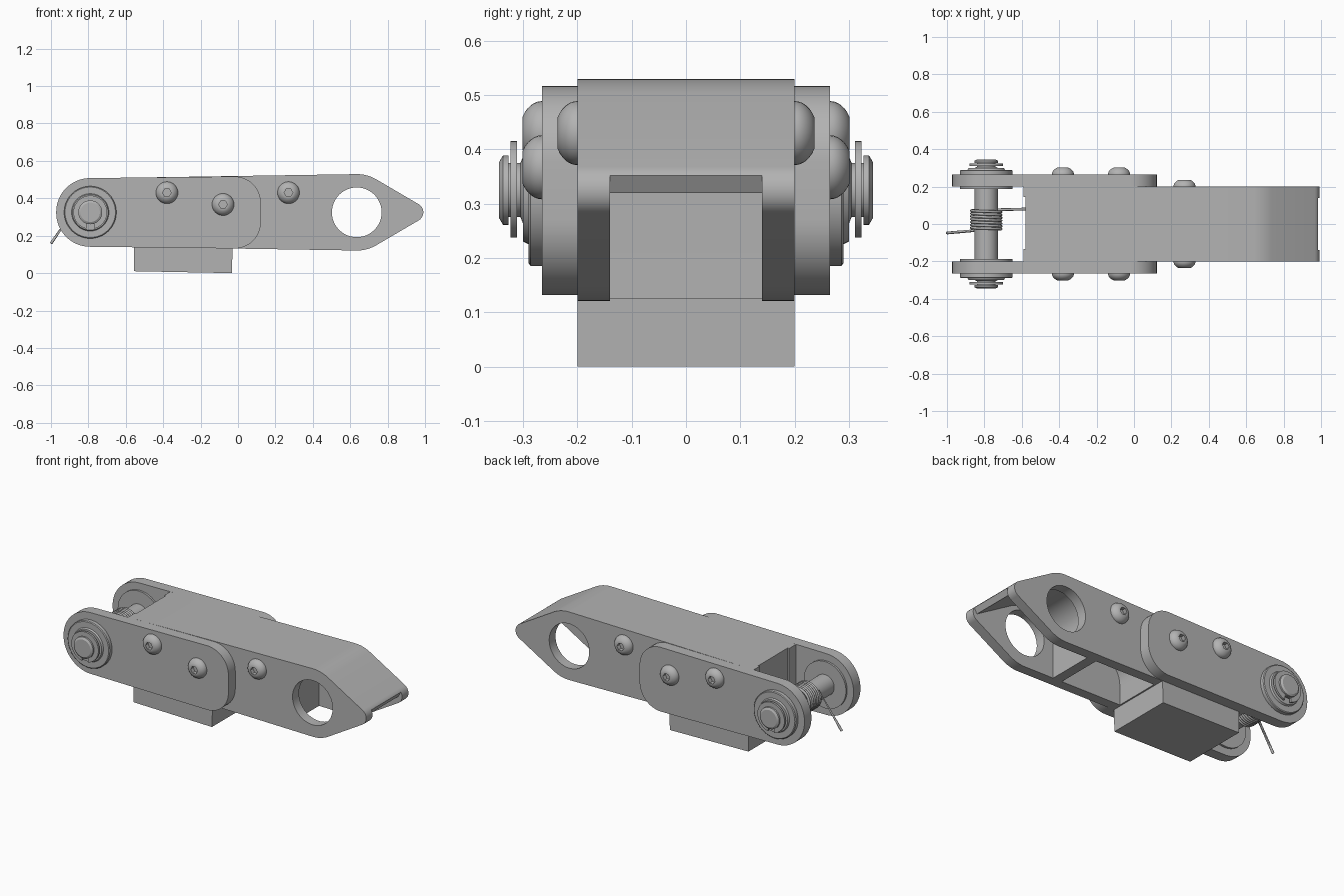
import bpy, bmesh, math
from mathutils import Vector, Matrix

if "Cube" in bpy.data.objects:
    bpy.data.objects.remove(bpy.data.objects["Cube"])

# one plain metal
metal = bpy.data.materials.new("grey metal")
metal.use_nodes = True
grey = (0.45, 0.45, 0.45, 1)
metal.diffuse_color = grey
metal.node_tree.nodes["Principled BSDF"].inputs["Base Color"].default_value = grey


def finish(bm, name):
    bmesh.ops.recalc_face_normals(bm, faces=bm.faces)
    mesh = bpy.data.meshes.new(name)
    bm.to_mesh(mesh)
    bm.free()
    mesh.materials.append(metal)
    obj = bpy.data.objects.new(name, mesh)
    bpy.context.collection.objects.link(obj)
    return obj


def smooth(obj, angle=30):
    bpy.ops.object.select_all(action="DESELECT")
    obj.select_set(True)
    bpy.context.view_layer.objects.active = obj
    bpy.ops.object.shade_smooth_by_angle(angle=math.radians(angle))


def rounded(corners, steps=10):
    """Outline from (x, z, radius) corners, each replaced by an arc."""
    out = []
    for i, (x, z, r) in enumerate(corners):
        p = Vector((x, z))
        if r == 0:
            out.append(p)
            continue
        a = (Vector(corners[i - 1][:2]) - p).normalized()
        b = (Vector(corners[(i + 1) % len(corners)][:2]) - p).normalized()
        half = a.angle(b) / 2
        centre = p + (a + b).normalized() * (r / math.sin(half))
        start = p + a * (r / math.tan(half)) - centre
        end = p + b * (r / math.tan(half)) - centre
        sweep = start.angle_signed(end)
        for k in range(steps + 1):
            out.append(centre + Matrix.Rotation(-sweep * k / steps, 2) @ start)
    return out


def prism(name, outline, y0, y1):
    bm = bmesh.new()
    face = bm.faces.new([bm.verts.new((p[0], y0, p[1])) for p in outline])
    new = bmesh.ops.extrude_face_region(bm, geom=[face])["geom"]
    moved = [v for v in new if isinstance(v, bmesh.types.BMVert)]
    bmesh.ops.translate(bm, verts=moved, vec=(0, y1 - y0, 0))
    return finish(bm, name)


def circle(x, z, r, n=48):
    return [(x + r * math.cos(2 * math.pi * k / n),
             z + r * math.sin(2 * math.pi * k / n)) for k in range(n)]


def lathe(name, profile, x, z, n=40):
    """Solid of (radius, y) points turned about the y axis through x, z."""
    bm = bmesh.new()
    rings = [[bm.verts.new((px, y, pz)) for px, pz in circle(x, z, r, n)]
             for r, y in profile]
    for a, b in zip(rings, rings[1:]):
        for k in range(n):
            j = (k + 1) % n
            bm.faces.new((a[k], a[j], b[j], b[k]))
    bm.faces.new(rings[0])
    bm.faces.new(rings[-1])
    return finish(bm, name)


def cut(obj, *cutters):
    for cutter in cutters:
        cutter.hide_render = True
        mod = obj.modifiers.new("cut", "BOOLEAN")
        mod.operation, mod.solver, mod.object = "DIFFERENCE", "EXACT", cutter
        graph = bpy.context.evaluated_depsgraph_get()
        mesh = bpy.data.meshes.new_from_object(obj.evaluated_get(graph))
        obj.modifiers.clear()
        obj.data = mesh
        bpy.data.objects.remove(cutter)


PIN = (-0.79, 0.325)
HOLE = (0.635, 0.325)

# main arm with pointed nose
arm = prism("main_arm", rounded([
    (-0.59, 0.51, 0), (0.69, 0.53, 0.2), (1.04, 0.325, 0.05),
    (0.69, 0.12, 0.2), (-0.59, 0.14, 0)]), -0.2, 0.2)
cut(arm,
    prism("cross_hole", circle(*HOLE, 0.133), -0.3, 0.3),
    # nose pocket below the sloping top plate
    prism("nose_pocket", rounded([
        (0.44, 0.05, 0), (0.44, 0.47, 0.14), (0.7, 0.475, 0.1),
        (0.965, 0.32, 0), (0.985, 0.355, 0), (1.2, 0.5, 0),
        (1.2, 0.05, 0)]), -0.14, 0.14),
    # underside pocket
    prism("under_pocket", rounded([
        (-0.02, 0.05, 0), (-0.02, 0.4, 0.15), (0.38, 0.4, 0.15),
        (0.38, 0.05, 0)]), -0.14, 0.14),
    # shallow recess in the rear face
    prism("rear_recess", [(-0.7, 0), (-0.7, 0.6), (-0.58, 0.6), (-0.58, 0)],
          -0.135, 0.145))
smooth(arm)

# foot block
prism("foot_block", [(-0.555, 0.01), (-0.555, 0.16), (-0.028, 0.16),
                     (-0.033, 0)], -0.2, 0.2)

BOLTS = [(-0.38, 0.43, 0.265), (-0.08, 0.367, 0.265), (0.27, 0.43, 0.2)]
for side, label in ((1, "left"), (-1, "right")):
    # side plate
    plate = prism(label + "_side_plate", rounded([
        (-0.972, 0.506, 0.181), (0.122, 0.518, 0.14), (0.122, 0.13, 0.14),
        (-0.972, 0.143, 0.181)], 16), side * 0.2, side * 0.265)
    smooth(plate)

    # bushing flange inside and outside the plate
    bush = lathe(label + "_bushing", [
        (0.14, side * 0.188), (0.14, side * 0.2), (0.1, side * 0.2),
        (0.1, side * 0.265), (0.14, side * 0.265), (0.14, side * 0.286),
        (0.135, side * 0.29), (0.1, side * 0.29), (0.095, side * 0.3),
        (0.08, side * 0.3)], *PIN)
    smooth(bush)

    # retaining clip
    clip = prism(label + "_retaining_clip", circle(*PIN, 0.09),
                 side * 0.311, side * 0.323)
    cut(clip, prism("clip_gap", [
        (PIN[0] - 0.02, 0.2), (PIN[0] + 0.02, 0.2),
        (PIN[0] + 0.02, 0.262), (PIN[0] - 0.02, 0.262)], -0.5, 0.5))
    smooth(clip)

    # button head bolts with hex sockets
    for i, (x, z, y) in enumerate(BOLTS):
        dome = [(0.059 * math.cos(t), side * (y + 0.042 * math.sin(t)))
                for t in [math.radians(d) for d in range(0, 61, 10)]]
        bolt = lathe(f"{label}_bolt_{i + 1}",
                     [(0.059, side * (y - 0.01))] + dome, x, z, 32)
        cut(bolt, prism("hex_socket", circle(x, z, 0.023, 6),
                        side * (y + 0.012), side * (y + 0.1)))
        smooth(bolt)

# pivot pin with grooved, chamfered ends
half = [(0.062, 0.3), (0.05, 0.305), (0.05, 0.327), (0.064, 0.327),
        (0.064, 0.337), (0.052, 0.344)]
pin = lathe("pivot_pin", [(r, -y) for r, y in reversed(half)] + half, *PIN)
smooth(pin)

# torsion spring: coil with one free leg and one leg against the arm
TURNS, STEPS, R = 7, 24, 0.079
path = [Vector((-1.0, -0.048, 0.158))]
start = math.radians(150)
for k in range(int((TURNS + 0.25) * STEPS) + 1):
    a = start + 2 * math.pi * k / STEPS
    path.append(Vector((PIN[0] + R * math.cos(a),
                        -0.036 + 0.106 * k / (TURNS * STEPS),
                        PIN[1] + R * math.sin(a))))
path.append(Vector((-0.575, 0.08, 0.27)))
curve = bpy.data.curves.new("torsion_spring", "CURVE")
curve.dimensions = "3D"
curve.bevel_depth = 0.0075
curve.bevel_resolution = 2
curve.use_fill_caps = True
spline = curve.splines.new("POLY")
spline.points.add(len(path) - 1)
for point, co in zip(spline.points, path):
    point.co = (*co, 1)
curve.materials.append(metal)
bpy.context.collection.objects.link(bpy.data.objects.new("torsion_spring", curve))
